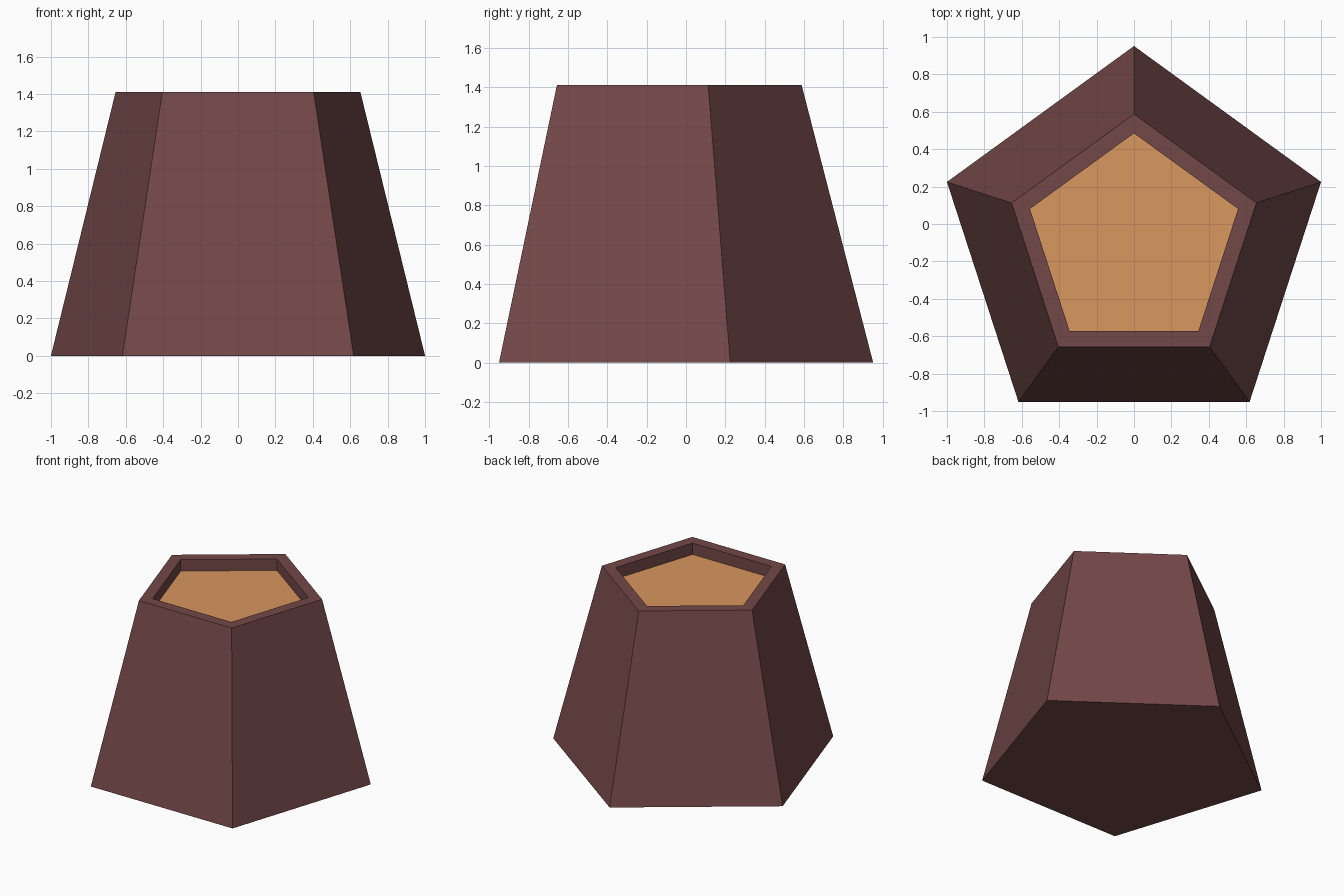
import bpy
import bmesh
from math import cos, sin, tau

SIDES = 5
CENTRE_Y = -0.1
HEIGHT = 1.41
PIT_DEPTH = 0.09

cube = bpy.data.objects.get("Cube")
if cube:
    bpy.data.objects.remove(cube, do_unlink=True)


def material(name, srgb):
    rgb = [((c + 0.055) / 1.055) ** 2.4 for c in srgb]
    mat = bpy.data.materials.new(name)
    mat.use_nodes = True
    mat.diffuse_color = (*rgb, 1)
    mat.node_tree.nodes["Principled BSDF"].inputs["Base Color"].default_value = (*rgb, 1)
    return mat


def ring(bm, radius, z):
    """Pentagon of vertices with one corner pointing to the back."""
    angles = [tau * (i / SIDES + 0.25) for i in range(SIDES)]
    return [bm.verts.new((radius * cos(a), radius * sin(a) + CENTRE_Y, z)) for a in angles]


def build(name, loops, mat, cap_start=False, cap_end=False):
    """Bridge a series of pentagon loops, given as (radius, z)."""
    bm = bmesh.new()
    rings = [ring(bm, r, z) for r, z in loops]
    for low, high in zip(rings, rings[1:]):
        for i in range(SIDES):
            j = (i + 1) % SIDES
            bm.faces.new((low[i], low[j], high[j], high[i]))
    if cap_start:
        bm.faces.new(rings[0][::-1])
    if cap_end:
        bm.faces.new(rings[-1])
    mesh = bpy.data.meshes.new(name)
    bm.to_mesh(mesh)
    bm.free()
    mesh.materials.append(mat)
    obj = bpy.data.objects.new(name, mesh)
    bpy.context.collection.objects.link(obj)
    return obj


bark = material("dark brown bark", (0.455, 0.283, 0.283))
wood = material("light cut wood", (0.85, 0.592, 0.372))

# Tapered trunk with a flat rim and straight inner walls
floor_z = HEIGHT - PIT_DEPTH
build("stump_bark", [(1.0515, 0), (0.688, HEIGHT), (0.585, HEIGHT), (0.585, floor_z)],
      bark, cap_start=True)

# Recessed cut face
build("stump_cut_face", [(0.585, floor_z)], wood, cap_end=True)
